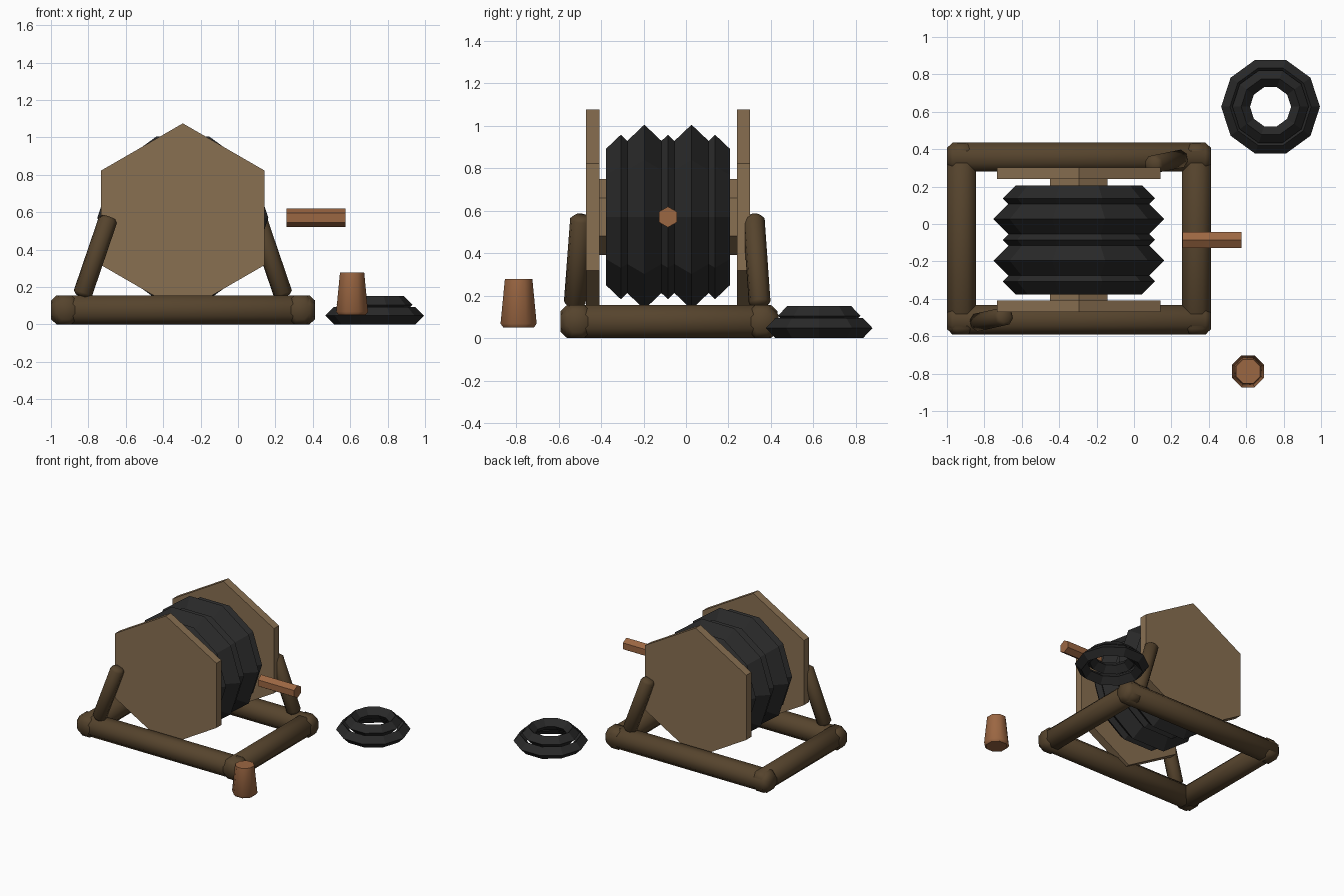
import bpy, bmesh
from math import pi, sin, cos, radians
from mathutils import Vector

cube = bpy.data.objects.get("Cube")
if cube:
    bpy.data.objects.remove(cube, do_unlink=True)


def material(name, colour):
    m = bpy.data.materials.new(name)
    m.use_nodes = True
    m.diffuse_color = (*colour, 1)
    m.node_tree.nodes["Principled BSDF"].inputs["Base Color"].default_value = (*colour, 1)
    return m


LOG = material("dark wood", (0.092, 0.057, 0.026))
BOARD = material("light wood", (0.25, 0.16, 0.083))
ROPE = material("black rope", (0.022, 0.022, 0.022))
COPPER = material("reddish wood", (0.33, 0.135, 0.055))


def turned(name, start, end, profile, sides, mat, phase=0.0, ring=False, smooth=0):
    """Sweep (radius, distance) points around the line from start to end."""
    start, end = Vector(start), Vector(end)
    axis = (end - start).normalized()
    ref = Vector((1, 0, 0)) if abs(axis.z) > 0.99 else Vector((0, 0, 1))
    u = (ref - axis * ref.dot(axis)).normalized()
    v = axis.cross(u)
    bm = bmesh.new()
    loops = []
    for r, d in profile:
        angles = [phase + 2 * pi * i / sides for i in range(sides)]
        loops.append([bm.verts.new(start + axis * d + (u * cos(a) + v * sin(a)) * r)
                      for a in angles])
    pairs = list(zip(loops, loops[1:]))
    if ring:
        pairs.append((loops[-1], loops[0]))
    else:
        bm.faces.new(loops[0][::-1])
        bm.faces.new(loops[-1])
    for a, b in pairs:
        for i in range(sides):
            j = (i + 1) % sides
            bm.faces.new((a[i], a[j], b[j], b[i]))
    bmesh.ops.recalc_face_normals(bm, faces=bm.faces)
    mesh = bpy.data.meshes.new(name)
    bm.to_mesh(mesh)
    bm.free()
    mesh.materials.append(mat)
    obj = bpy.data.objects.new(name, mesh)
    bpy.context.collection.objects.link(obj)
    if smooth:
        bpy.ops.object.select_all(action='DESELECT')
        obj.select_set(True)
        bpy.context.view_layer.objects.active = obj
        bpy.ops.object.shade_smooth_by_angle(angle=radians(smooth))
    return obj


def log(name, start, end, r, chamfer):
    length = (Vector(end) - Vector(start)).length
    profile = [(r - chamfer, 0), (r, chamfer), (r, length - chamfer), (r - chamfer, length)]
    return turned(name, start, end, profile, 8, LOG, pi / 8, smooth=50)


def prism(name, start, end, r, mat):
    length = (Vector(end) - Vector(start)).length
    return turned(name, start, end, [(r, 0), (r, length)], 6, mat)


def rope_ring(name, centre, axis, major, minor, phase):
    # Diamond-section ring with ten sides
    profile = [(major + minor, 0), (major, minor), (major - minor, 0), (major, -minor)]
    return turned(name, centre, Vector(centre) + Vector(axis), profile, 10, ROPE, phase, True)


CX, CZ = -0.295, 0.57

# Ground frame
Z = 0.078
for name, y in (("front_log", -0.512), ("back_log", 0.357)):
    log(name, (-1, y, Z), (0.412, y, Z), 0.084, 0.03)
for name, x in (("right_log", -0.922), ("left_log", 0.334)):
    log(name, (x, -0.59, Z), (x, 0.43, Z), 0.084, 0.03)

# Leaning struts on opposite corners
log("front_strut", (-0.835, -0.525, 0.15), (-0.69, -0.493, 0.575), 0.052, 0.018)
log("back_strut", (0.245, 0.348, 0.15), (0.10, 0.318, 0.575), 0.052, 0.018)

# Spool boards and hub
prism("front_board", (CX, -0.47, CZ), (CX, -0.408, CZ), 0.505, BOARD)
prism("back_board", (CX, 0.24, CZ), (CX, 0.302, CZ), 0.505, BOARD)
prism("spool_hub", (CX, -0.42, CZ), (CX, 0.25, CZ), 0.178, BOARD)

# Rope wound on the spool
for i in range(5):
    major, minor = (0.347, 0.11) if i % 2 else (0.337, 0.07)
    y = -0.085 + (i - 2) * 0.111
    rope_ring(f"spool_rope_{i + 1}", (CX, y, CZ), (0, 1, 0), major, minor, pi / 2)

# Loose handle bar
prism("handle", (0.26, -0.085, CZ), (0.575, -0.085, CZ), 0.049, COPPER)

# Rope coil on the ground
rope_ring("coil_lower", (0.73, 0.627, 0.047), (0, 0, 1), 0.217, 0.047, 0)
rope_ring("coil_upper", (0.73, 0.627, 0.105), (0, 0, 1), 0.157, 0.047, 0)

# Tapered peg
turned("peg", (0.61, -0.788, 0.05), (0.61, -0.788, 0.278),
       [(0.078, 0), (0.092, 0.018), (0.07, 0.228)], 8, COPPER, pi / 8, smooth=50)
